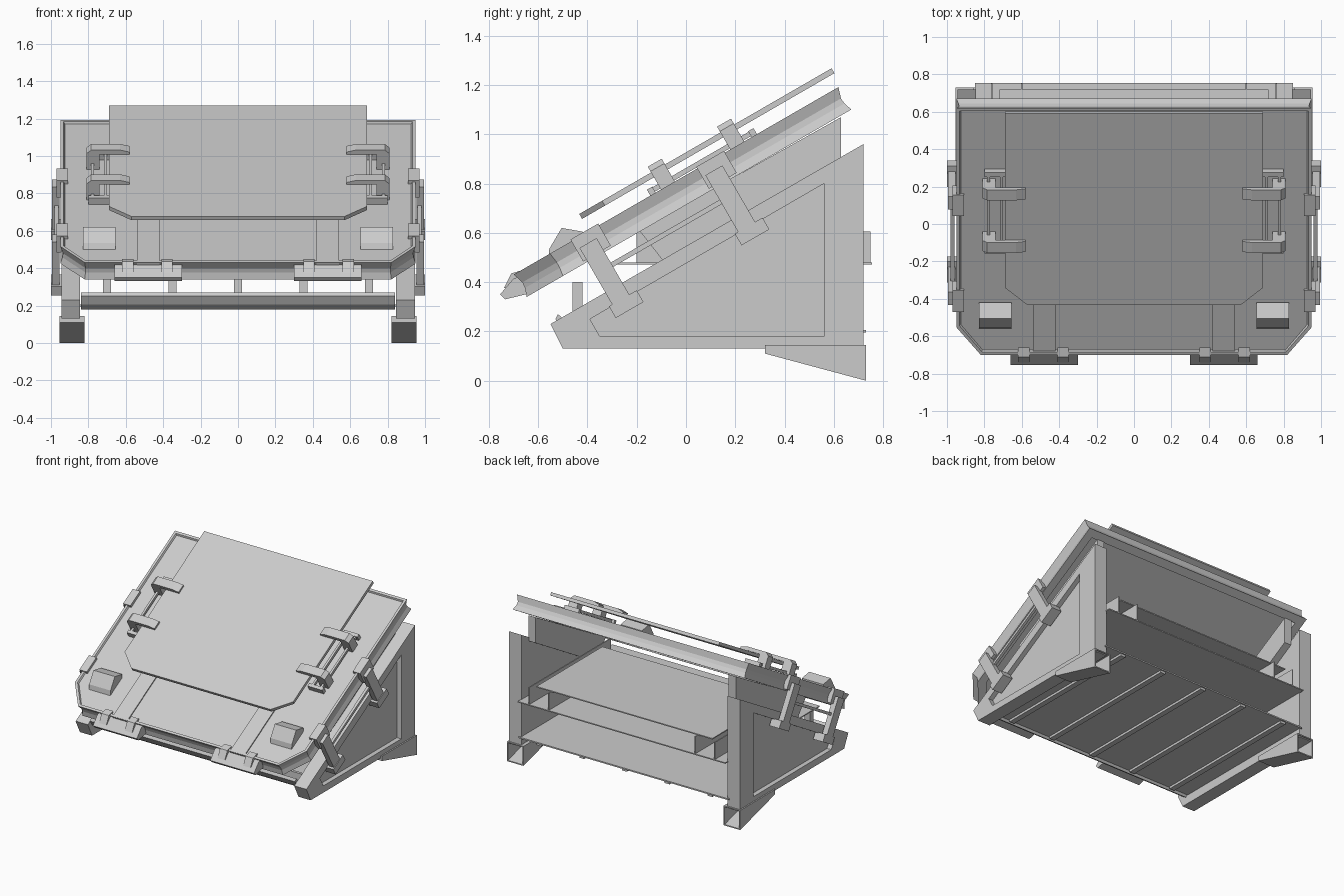
import bpy, bmesh
from math import radians
from mathutils import Matrix

cube = bpy.data.objects.get("Cube")
if cube:
    bpy.data.objects.remove(cube, do_unlink=True)

GREY = (0.6, 0.6, 0.6, 1)
metal = bpy.data.materials.new("grey_metal")
metal.use_nodes = True
metal.diffuse_color = GREY
metal.node_tree.nodes["Principled BSDF"].inputs["Base Color"].default_value = GREY

LEVEL = Matrix.Identity(4)
# Sloped frame of the lid: x across, second axis up the slope, third axis outward
SLOPE = Matrix.Translation((0, 0, 0.8)) @ Matrix.Rotation(radians(30), 4, 'X')


def loft(name, rings, frame=LEVEL):
    """Skin a series of equal rings of points and cap both ends."""
    bm = bmesh.new()
    loops = [[bm.verts.new(frame @ Matrix.Translation(p).to_translation()) for p in ring]
             for ring in rings]
    n = len(loops[0])
    for a, b in zip(loops, loops[1:]):
        for i in range(n):
            j = (i + 1) % n
            bm.faces.new((a[i], a[j], b[j], b[i]))
    bm.faces.new(loops[0])
    bm.faces.new(loops[-1])
    bmesh.ops.recalc_face_normals(bm, faces=bm.faces)
    mesh = bpy.data.meshes.new(name)
    bm.to_mesh(mesh)
    bm.free()
    mesh.materials.append(metal)
    obj = bpy.data.objects.new(name, mesh)
    bpy.context.collection.objects.link(obj)
    return obj


def box(name, x, y, z, frame=LEVEL):
    return loft(name, [[(a, y[0], z[0]), (a, y[1], z[0]), (a, y[1], z[1]), (a, y[0], z[1])]
                       for a in x], frame)


def prism(name, x, profile, frame=LEVEL):
    """Extrude a side profile across x."""
    return loft(name, [[(a, p, q) for p, q in profile] for a in x], frame)


def slab(name, outline, w, frame=SLOPE):
    """Extrude a plan outline outward from the slope."""
    return loft(name, [[(p, q, h) for p, q in outline] for h in w], frame)


def span(s, a, b):
    return (s * a, s * b)


# Lid: chamfered tray with a raised rim, hollow edge and recessed underside
def lid_ring(inset, w, back=0):
    i = inset
    half = [(0.95 - i, 0.732 - i - back), (0.95 - i, -0.62 + i * 0.4), (0.82 - i * 0.4, -0.79 + i)]
    pts = half + [(-x, u) for x, u in reversed(half)]
    return [(x, u, w) for x, u in pts]


loft("lid", [lid_ring(0.075, -0.02), lid_ring(0.06, -0.075), lid_ring(0.0, -0.075),
             lid_ring(0.012, -0.04), lid_ring(0.014, -0.015), lid_ring(0.0, 0.03),
             lid_ring(0.018, 0.03), lid_ring(0.024, 0.018)], SLOPE)

# Cover plate floating above the lid
slab("cover_plate", [(-0.69, 0.746), (-0.69, -0.33), (-0.57, -0.437),
                     (0.57, -0.437), (0.69, -0.33), (0.69, 0.746)], (0.087, 0.11))

# Tray between the side walls, with a raised front lip
box("tray_floor", (-0.86, 0.86), (-0.46, 0.73), (0.195, 0.205))
prism("tray_lip", (-0.84, 0.84), [(-0.46, 0.18), (-0.5, 0.205), (-0.53, 0.25),
                                  (-0.52, 0.27), (-0.48, 0.235), (-0.44, 0.205)])
box("tray_rail", (-0.84, 0.84), (-0.44, -0.42), (0.2, 0.27))
for k in range(-2, 3):
    x = 0.35 * k
    box(f"tray_rib_{k + 3}", (x - 0.02, x + 0.02), (-0.44, 0.72), (0.178, 0.196))
    box(f"front_tab_{k + 3}", (x - 0.022, x + 0.022), (-0.46, -0.42), (0.27, 0.4))

# Inner shelves
box("middle_shelf", (-0.85, 0.85), (-0.35, 0.755), (0.472, 0.48))
box("upper_shelf", (-0.72, 0.72), (-0.05, 0.72), (0.604, 0.612))

for s, side in ((1, "left"), (-1, "right")):
    # Side wall with a recessed outer panel
    outer = [(-0.55, 0.23), (-0.5, 0.13), (0.72, 0.13), (0.72, 0.96)]
    inner = [(-0.39, 0.25), (-0.35, 0.18), (0.56, 0.18), (0.56, 0.8)]
    layers = ((0.845, outer), (0.945, outer), (0.945, inner), (0.91, inner))
    loft(f"side_wall_{side}", [[(s * x, y, z) for y, z in prof] for x, prof in layers])

    # Wedge foot, open at the back
    def foot_ring(y, low, e):
        return [(s * (0.82 + e), y, low + e), (s * (0.955 - e), y, low + e),
                (s * (0.955 - e), y, 0.145 - e), (s * (0.82 + e), y, 0.145 - e)]
    loft(f"foot_{side}", [foot_ring(0.32, 0.11, 0), foot_ring(0.73, 0, 0),
                          foot_ring(0.73, 0, 0.008), foot_ring(0.4, 0.09, 0.008)])

    # Shelf fins and the bar under the lid
    for i, x in enumerate((0.6, 0.76)):
        box(f"shelf_fin_{side}_{i + 1}", span(s, x - 0.004, x + 0.004),
            (-0.2 if i else -0.05, 0.75), (0.478, 0.606))
    prism(f"lid_bar_{side}", span(s, 0.79, 0.85),
          [(-0.19, 0.61), (-0.08, 0.47), (0.63, 0.88), (0.63, 1.07)])

    # Hinge strap, hinge block and knuckles
    box(f"strap_{side}", span(s, 0.42, 0.54), (-0.79, 0.6), (0.01, 0.026), SLOPE)
    prism(f"hinge_block_{side}", span(s, 0.3, 0.66),
          [(-0.755, 0.35), (-0.7, 0.415), (-0.65, 0.43), (-0.61, 0.36), (-0.735, 0.33)])
    for i, x in enumerate((0.35, 0.56)):
        prism(f"knuckle_{side}_{i + 1}", span(s, x, x + 0.06),
              [(-0.74, 0.375), (-0.71, 0.435), (-0.66, 0.45), (-0.66, 0.4)])

    # Wedge lamp housing on the lid
    prism(f"lamp_housing_{side}", span(s, 0.655, 0.83),
          [(-0.56, 0.48), (-0.555, 0.535), (-0.505, 0.62), (-0.42, 0.605), (-0.42, 0.55)])

    # Side clamps joining lid and wall, linked by a rod
    for i, u in enumerate((-0.52, 0.07)):
        tag = f"{side}_{i + 1}"
        box(f"clamp_head_{tag}", span(s, 0.91, 0.97), (u, u + 0.13), (-0.065, 0.038), SLOPE)
        box(f"clamp_arm_{tag}", span(s, 0.955, 0.995), (u + 0.015, u + 0.095), (-0.3, -0.01), SLOPE)
        box(f"clamp_foot_{tag}", span(s, 0.92, 1.0), (u, u + 0.13), (-0.33, -0.275), SLOPE)
    box(f"clamp_rod_{side}", span(s, 0.96, 0.98), (-0.43, 0.09), (-0.145, -0.125), SLOPE)

    # Latch rails on the lid, with end blocks
    for i, x in enumerate((0.7, 0.77)):
        box(f"latch_rail_{side}_{i + 1}", span(s, x, x + 0.016), (-0.15, 0.35), (0.035, 0.055), SLOPE)
    for i, u in enumerate((-0.15, 0.325)):
        box(f"latch_end_{side}_{i + 1}", span(s, 0.68, 0.8), (u, u + 0.025), (0.015, 0.058), SLOPE)

    # Latch hooks reaching over the cover plate
    for i, u in enumerate((-0.1, 0.225)):
        hook = [(0.81, 0.018), (0.81, 0.115), (0.785, 0.137), (0.63, 0.137),
                (0.58, 0.125), (0.58, 0.111), (0.74, 0.111), (0.74, 0.018)]
        loft(f"latch_hook_{side}_{i + 1}",
             [[(s * x, v, w) for x, w in hook] for v in (u, u + 0.065)], SLOPE)
